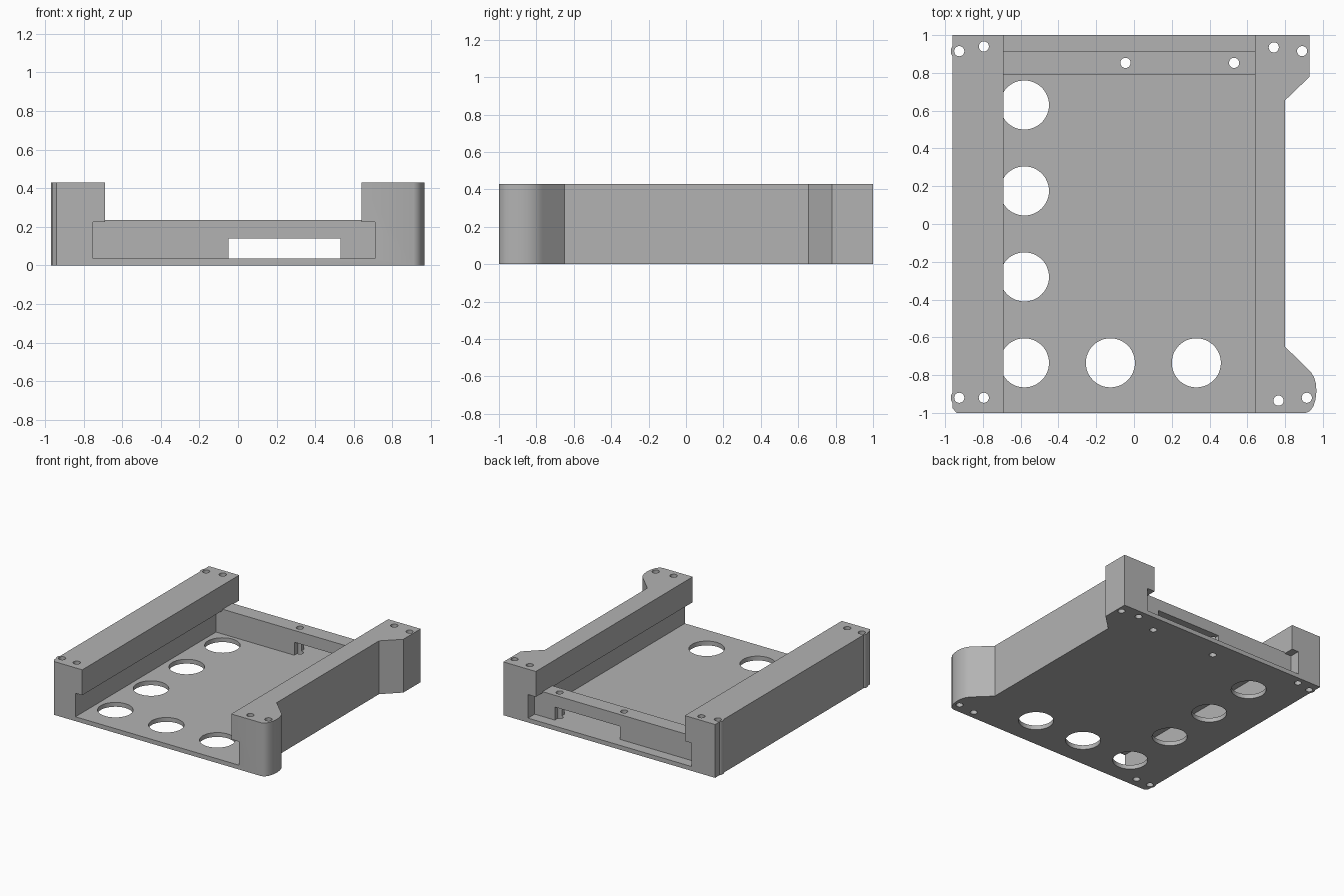
import bpy, bmesh, math

if "Cube" in bpy.data.objects:
    bpy.data.objects.remove(bpy.data.objects["Cube"])

H = 0.43          # wall height
FLOOR = 0.035     # base plate thickness
LIP = 0.225       # underside of the side rail lips
BAR_TOP = 0.235   # top of the rear cross bar

grey = bpy.data.materials.new("plain grey")
grey.diffuse_color = (0.45, 0.45, 0.45, 1)
grey.use_nodes = True
grey.node_tree.nodes["Principled BSDF"].inputs["Base Color"].default_value = grey.diffuse_color


def prism(name, points, a, b, axis="z"):
    """Extrude a closed profile: (x, y) along z, or (x, z) along y."""
    bm = bmesh.new()
    place = (lambda p, t: (p[0], p[1], t)) if axis == "z" else (lambda p, t: (p[0], t, p[1]))
    low = [bm.verts.new(place(p, a)) for p in points]
    high = [bm.verts.new(place(p, b)) for p in points]
    bm.faces.new(low)
    bm.faces.new(high)
    n = len(points)
    for i in range(n):
        j = (i + 1) % n
        bm.faces.new((low[i], low[j], high[j], high[i]))
    bmesh.ops.recalc_face_normals(bm, faces=bm.faces)
    mesh = bpy.data.meshes.new(name)
    bm.to_mesh(mesh)
    bm.free()
    mesh.materials.append(grey)
    obj = bpy.data.objects.new(name, mesh)
    bpy.context.collection.objects.link(obj)
    return obj


def circle(x, y, r, n):
    return [(x + r * math.cos(2 * math.pi * i / n), y + r * math.sin(2 * math.pi * i / n))
            for i in range(n)]


def rect(x0, x1, y0, y1):
    return [(x0, y0), (x1, y0), (x1, y1), (x0, y1)]


def combine(target, tool, op="DIFFERENCE"):
    tool.hide_render = True
    mod = target.modifiers.new(tool.name, "BOOLEAN")
    mod.operation = op
    mod.solver = "EXACT"
    mod.object = tool
    bpy.context.view_layer.objects.active = target
    bpy.ops.object.modifier_apply(modifier=mod.name)
    bpy.data.objects.remove(tool, do_unlink=True)


# Outer body: straight left side, angled ears on the right, rounded front ear
ear = [(0.91, -1), (0.932, -0.99), (0.95, -0.965), (0.961, -0.93), (0.966, -0.885),
       (0.963, -0.845), (0.953, -0.81), (0.935, -0.782), (0.92, -0.767)]
outline = [(-0.94, -1)] + ear + [(0.80, -0.65), (0.80, 0.655), (0.93, 0.78), (0.93, 1),
                                 (-0.96, 1), (-0.96, -0.975)]
body = prism("bracket_body", outline, 0, H)

# Slim bosses bulging out around the outer left screw holes
for y in (0.915, -0.92):
    combine(body, prism("boss", circle(-0.925, y, 0.045, 24), 0, H), "UNION")

# T-shaped channel in front of and behind the cross bar
channel = [(-0.75, FLOOR), (0.71, FLOOR), (0.71, LIP), (0.64, LIP), (0.64, H + 0.1),
           (-0.69, H + 0.1), (-0.69, LIP), (-0.75, LIP)]
for y0, y1 in ((-1.1, 0.79), (0.915, 1.1)):
    combine(body, prism("channel_cutter", channel, y0, y1, "y"))

# Opening above the cross bar and window through it
combine(body, prism("opening_cutter", rect(-0.69, 0.64, BAR_TOP, H + 0.1), 0.7, 1.1, "y"))
combine(body, prism("window_cutter", rect(-0.05, 0.53, FLOOR, 0.14), 0.7, 0.95, "y"))

# Large round holes in the floor
large = [(-0.58, y) for y in (0.63, 0.175, -0.28, -0.735)] + [(-0.125, -0.735), (0.33, -0.735)]
for x, y in large:
    combine(body, prism("large_hole", circle(x, y, 0.13, 48), -0.1, 0.1))

# Screw holes through the corners and the cross bar
small = [(-0.925, 0.915), (-0.795, 0.94), (0.74, 0.935), (0.89, 0.915),
         (-0.925, -0.92), (-0.795, -0.92), (0.765, -0.935), (0.915, -0.92),
         (-0.045, 0.853), (0.53, 0.853)]
for x, y in small:
    combine(body, prism("screw_hole", circle(x, y, 0.027, 20), -0.1, H + 0.1))

# Smooth the curved walls, keep the edges sharp
bpy.ops.object.select_all(action="DESELECT")
body.select_set(True)
bpy.context.view_layer.objects.active = body
bpy.ops.object.shade_smooth_by_angle(angle=math.radians(30))
